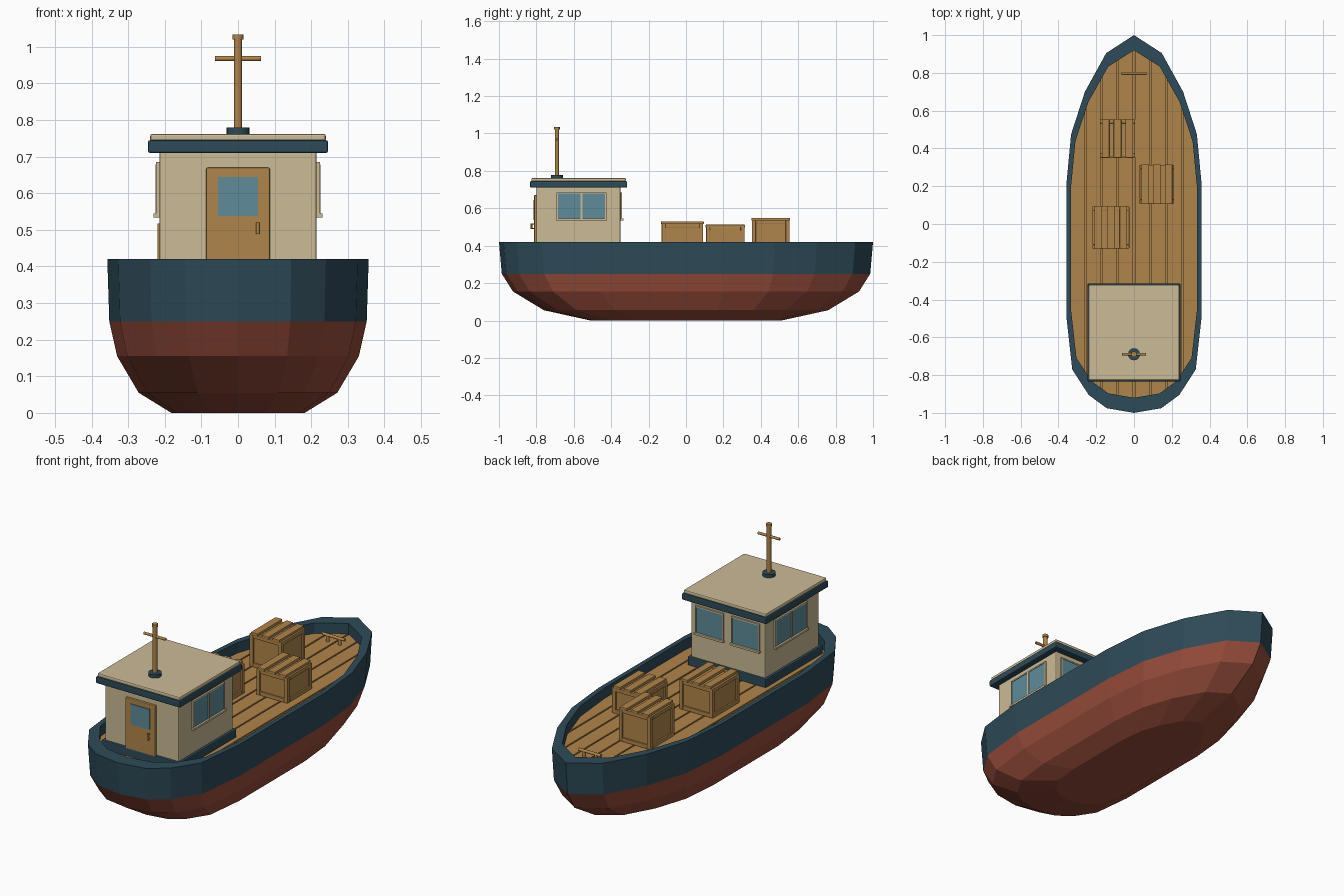
import bpy, bmesh, math
from mathutils import Vector

if "Cube" in bpy.data.objects:
    bpy.data.objects.remove(bpy.data.objects["Cube"])


def material(name, rgb):
    m = bpy.data.materials.new(name)
    m.diffuse_color = (*rgb, 1)
    m.use_nodes = True
    m.node_tree.nodes["Principled BSDF"].inputs["Base Color"].default_value = m.diffuse_color
    return m


NAVY = material("navy paint", (0.027, 0.069, 0.098))
RED = material("red paint", (0.31, 0.073, 0.044))
WOOD = material("wood", (0.434, 0.235, 0.069))
CREAM = material("cream paint", (0.604, 0.497, 0.305))
GLASS = material("window glass", (0.114, 0.262, 0.328))


def finish(name, bm, *mats):
    bmesh.ops.recalc_face_normals(bm, faces=bm.faces)
    me = bpy.data.meshes.new(name)
    bm.to_mesh(me)
    bm.free()
    for m in mats:
        me.materials.append(m)
    ob = bpy.data.objects.new(name, me)
    bpy.context.collection.objects.link(ob)
    return ob


def box(name, x, y, z, mat, bevel=0.0):
    """Box given by its (min, max) range on each axis."""
    bm = bmesh.new()
    bmesh.ops.create_cube(bm, size=1)
    for v in bm.verts:
        v.co = [r[0] if c < 0 else r[1] for c, r in zip(v.co, (x, y, z))]
    ob = finish(name, bm, mat)
    if bevel:
        mod = ob.modifiers.new("soft edges", 'BEVEL')
        mod.width, mod.segments = bevel, 2
    return ob


def rod(name, a, b, radius, mat, sides=12):
    """Round bar between two points."""
    a, b = Vector(a), Vector(b)
    bm = bmesh.new()
    bmesh.ops.create_cone(bm, cap_ends=True, segments=sides, radius1=radius,
                          radius2=radius, depth=(b - a).length)
    ob = finish(name, bm, mat)
    ob.rotation_euler = (b - a).to_track_quat('Z', 'Y').to_euler()
    ob.location = (a + b) / 2
    for p in ob.data.polygons:
        p.use_smooth = len(p.vertices) == 4
    return ob


# Hull: one plan outline, scaled at each height
half = [(0, 1), (0.147, 0.905), (0.26, 0.70), (0.333, 0.475), (0.357, 0.22),
        (0.357, -0.50), (0.327, -0.77), (0.24, -0.905), (0.145, -0.975), (0, -1)]
outline = half + [(-x, y) for x, y in half[-2:0:-1]]
DECK = 0.365
INNER = (0.932, 0.92)

levels = [(0.51, 0.51, 0), (0.76, 0.76, 0.055), (0.925, 0.925, 0.155),
          (0.985, 0.985, 0.25), (1, 1, 0.42), (*INNER, 0.42), (*INNER, DECK - 0.025)]
bm = bmesh.new()
rings = [[bm.verts.new((x * sx, y * sy, z)) for x, y in outline] for sx, sy, z in levels]
n = len(outline)
for lo, hi in zip(rings, rings[1:]):
    for i in range(n):
        bm.faces.new((lo[i], lo[(i + 1) % n], hi[(i + 1) % n], hi[i]))
bm.faces.new(rings[0])
bm.faces.new(rings[-1])
for f in bm.faces:
    f.material_index = 1 if f.calc_center_median().z < 0.25 else 0
finish("hull", bm, NAVY, RED)


# Deck: lower floor with boards cut from the same outline
def deck_piece(name, x0, x1, z0, z1):
    bm = bmesh.new()
    bm.faces.new([bm.verts.new((x * INNER[0], y * INNER[1], z0)) for x, y in outline])
    for x, side in ((x0, -1), (x1, 1)):
        bmesh.ops.bisect_plane(bm, geom=bm.verts[:] + bm.edges[:] + bm.faces[:],
                               plane_co=(x, 0, 0), plane_no=(side, 0, 0), clear_outer=True)
    up = bmesh.ops.extrude_face_region(bm, geom=bm.faces[:])["geom"]
    bmesh.ops.translate(bm, vec=(0, 0, z1 - z0),
                        verts=[g for g in up if isinstance(g, bmesh.types.BMVert)])
    finish(name, bm, WOOD)


deck_piece("deck_floor", -0.5, 0.5, DECK - 0.024, DECK - 0.012)
PLANK = 0.085
for i in range(-4, 4):
    deck_piece("deck_board", i * PLANK + 0.004, (i + 1) * PLANK - 0.004, DECK - 0.013, DECK)

# Cabin
X, Y0, Y1 = 0.215, -0.80, -0.35
box("cabin_walls", (-X, X), (Y0, Y1), (DECK, 0.72), CREAM, 0.006)
box("cabin_plinth", (-X - 0.013, X + 0.013), (Y0 - 0.013, Y1 + 0.013),
    (DECK - 0.005, 0.408), NAVY, 0.005)
box("roof_edge", (-0.246, 0.246), (-0.834, -0.315), (0.71, 0.745), NAVY, 0.006)
box("roof_top", (-0.24, 0.24), (-0.827, -0.322), (0.742, 0.762), CREAM, 0.006)


# Windows: glass plates with thin frames, on side walls or the forward wall
def wall_box(name, wall, u, out, z, mat, bevel=0.0):
    if wall == "forward":
        box(name, u, (Y1 - 0.005, Y1 + out), z, mat, bevel)
    else:
        s = 1 if wall == "right" else -1
        box(name, tuple(sorted((s * (X - 0.005), s * (X + out)))), u, z, mat, bevel)


def window(wall, u0, u1, z0=0.545, z1=0.678, t=0.007):
    wall_box("window_glass", wall, (u0, u1), 0.006, (z0, z1), GLASS)
    for a, b in ((u0 - t, u0), (u1, u1 + t)):
        wall_box("window_frame_side", wall, (a, b), 0.009, (z0 - t, z1 + t), CREAM)
    wall_box("window_frame_top", wall, (u0, u1), 0.009, (z1, z1 + t), CREAM)
    wall_box("window_sill", wall, (u0 - t * 1.5, u1 + t * 1.5), 0.016, (z0 - t * 1.6, z0),
             CREAM, 0.002)


for wall in ("left", "right"):
    window(wall, -0.685, -0.433)
    wall_box("window_mullion", wall, (-0.564, -0.554), 0.01, (0.545, 0.678), CREAM)
for s in (-1, 1):
    window("forward", *sorted((s * 0.03, s * 0.18)))

# Cabin door
box("door", (-0.087, 0.087), (Y0 - 0.012, Y0 + 0.01), (DECK, 0.67), WOOD, 0.004)
box("door_window", (-0.055, 0.055), (Y0 - 0.016, Y0), (0.538, 0.645), GLASS)
rod("door_handle", (0.054, Y0 - 0.026, 0.488), (0.054, Y0 - 0.026, 0.52), 0.005, WOOD, 8)
for z in (0.492, 0.516):
    rod("handle_mount", (0.054, Y0, z), (0.054, Y0 - 0.026, z), 0.003, WOOD, 8)

# Mast
MY = -0.69
rod("mast_base", (0, MY, 0.755), (0, MY, 0.779), 0.032, NAVY, 16)
rod("mast", (0, MY, 0.77), (0, MY, 1.025), 0.0115, WOOD)
rod("mast_cap", (0, MY, 1.02), (0, MY, 1.034), 0.015, WOOD)
rod("mast_crossbar", (-0.063, MY, 0.968), (0.063, MY, 0.968), 0.007, WOOD, 8)


# Crates: recessed body, edge bars and lid cleats
def crate(x0, x1, y0, y1, top):
    t, d = 0.02, 0.008
    lid = top - 0.012
    box("crate_body", (x0 + d, x1 - d), (y0 + d, y1 - d), (DECK, lid - 0.004), WOOD)
    xs, ys = ((x0, x0 + t), (x1 - t, x1)), ((y0, y0 + t), (y1 - t, y1))
    zs = ((DECK, DECK + t), (lid - t, lid))
    for x in xs:
        for y in ys:
            box("crate_post", x, y, (DECK, lid), WOOD, 0.002)
        for z in zs:
            box("crate_side_bar", x, (y0 + t, y1 - t), z, WOOD, 0.002)
    for y in ys:
        for z in zs:
            box("crate_end_bar", (x0 + t, x1 - t), y, z, WOOD, 0.002)
    w = x1 - x0
    for f in (0.16, 0.5, 0.84):
        c = x0 + w * f
        box("crate_lid_cleat", (c - 0.02, c + 0.02), (y0 - 0.003, y1 + 0.003),
            (lid - 0.003, top), WOOD, 0.003)


crate(-0.18, 0.005, 0.353, 0.553, 0.548)
crate(0.03, 0.212, 0.108, 0.313, 0.512)
crate(-0.22, -0.025, -0.13, 0.092, 0.53)

# Mooring bar at the bow
rod("mooring_bar", (-0.065, 0.797, 0.397), (0.065, 0.797, 0.397), 0.008, WOOD, 8)
for s in (-1, 1):
    rod("mooring_post", (s * 0.035, 0.797, DECK - 0.005), (s * 0.035, 0.797, 0.397), 0.009, WOOD, 8)
